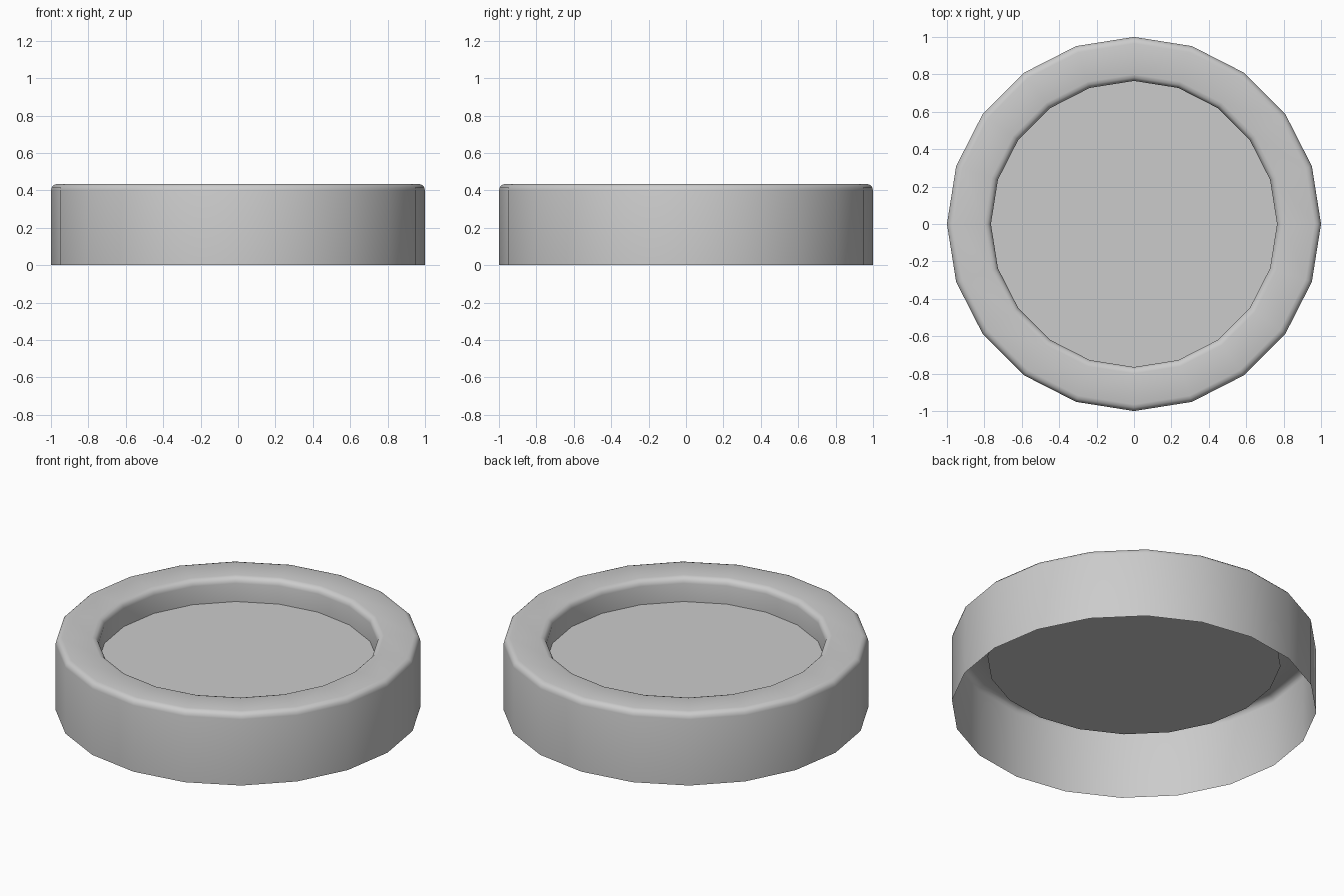
import bpy, bmesh
from math import sin, cos, pi, radians

if "Cube" in bpy.data.objects:
    bpy.data.objects.remove(bpy.data.objects["Cube"])

SIDES = 20


def finish(name, bm):
    mesh = bpy.data.meshes.new(name)
    bmesh.ops.recalc_face_normals(bm, faces=bm.faces)
    bm.to_mesh(mesh)
    bm.free()
    obj = bpy.data.objects.new(name, mesh)
    bpy.context.collection.objects.link(obj)
    bpy.ops.object.select_all(action='DESELECT')
    obj.select_set(True)
    bpy.context.view_layer.objects.active = obj
    bpy.ops.object.shade_smooth_by_angle(angle=radians(40))
    return obj


def arc(cx, cz, r, start, end, steps=3):
    angles = [radians(start + (end - start) * i / steps) for i in range(steps + 1)]
    return [(cx + r * cos(a), cz + r * sin(a)) for a in angles]


def lathe(name, profile):
    bm = bmesh.new()
    rings = [[bm.verts.new((r * cos(2 * pi * i / SIDES), r * sin(2 * pi * i / SIDES), z))
              for i in range(SIDES)] for r, z in profile]
    for a, b in zip(rings, rings[1:]):
        for i in range(SIDES):
            j = (i + 1) % SIDES
            bm.faces.new((a[i], a[j], b[j], b[i]))
    return finish(name, bm)


# Open-bottomed wall with rounded rim and short inner lip
lathe("rim_shell", [(1.0, 0.0)] + arc(0.965, 0.40, 0.035, 0, 90)
      + arc(0.80, 0.40, 0.035, 90, 180) + [(0.765, 0.29)])

# Recessed floor, slightly wider than the opening
bm = bmesh.new()
bmesh.ops.create_circle(bm, cap_ends=True, segments=SIDES, radius=0.805)
for v in bm.verts:
    v.co.z = 0.29
floor = finish("recessed_floor", bm)
# Keep the floor facing upward
if floor.data.polygons[0].normal.z < 0:
    floor.data.flip_normals()

# Centre vertex alignment: one corner of the floor sits on +x like the wall
first = floor.data.vertices[0].co
assert abs(first.x) < 1e-4 or abs(first.y) < 1e-4
